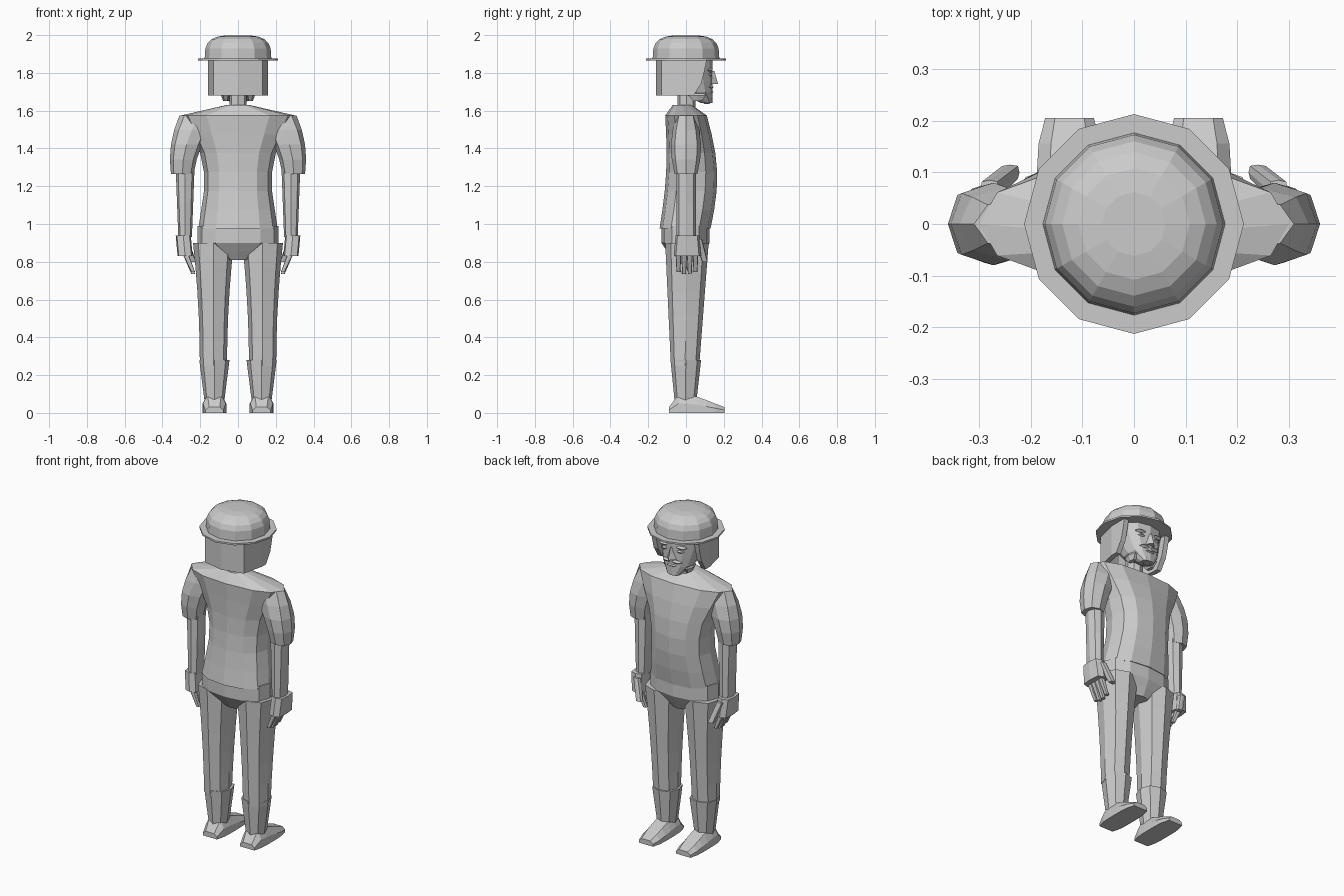
import bpy, bmesh
from math import sin, cos, pi, sqrt, radians, copysign
from mathutils import Vector

cube = bpy.data.objects.get("Cube")
if cube:
    bpy.data.objects.remove(cube)

shade = (.6, .6, .6, 1)
grey = bpy.data.materials.new("plain_grey")
grey.use_nodes = True
grey.diffuse_color = shade
grey.node_tree.nodes["Principled BSDF"].inputs["Base Color"].default_value = shade


def skin(name, rings, closed=True):
    """Join a stack of point rings into a flat shaded mesh."""
    bm = bmesh.new()
    rows = [[bm.verts.new(point) for point in ring] for ring in rings]
    count = len(rows[0])
    for lower, upper in zip(rows, rows[1:]):
        for i in range(count if closed else count - 1):
            j = (i + 1) % count
            bm.faces.new((lower[i], lower[j], upper[j], upper[i]))
    if closed:
        bm.faces.new(rows[0])
        bm.faces.new(rows[-1])
    bmesh.ops.recalc_face_normals(bm, faces=bm.faces)
    mesh = bpy.data.meshes.new(name)
    bm.to_mesh(mesh)
    bm.free()
    mesh.materials.append(grey)
    obj = bpy.data.objects.new(name, mesh)
    bpy.context.collection.objects.link(obj)
    return obj


def bend(value, power):
    return copysign(abs(value) ** power, value)


def oval(z, x, width, back, front, sides, power):
    """One level cross-section; a power under one makes it boxier."""
    middle, depth = (front + back) / 2, (front - back) / 2
    angles = [2 * pi * i / sides for i in range(sides)]
    return [Vector((x + width * bend(cos(a), power), middle + depth * bend(sin(a), power), z))
            for a in angles]


def sweep(name, low, high, shape, steps=1, sides=8, power=.85, side=1):
    """Loft upward; shape(t) gives centre x, half width, back y and front y."""
    rings = []
    for i in range(steps + 1):
        t = i / steps
        x, width, back, front = shape(t)
        rings.append(oval(low + (high - low) * t, side * x, width, back, front, sides, power))
    return skin(name, rings)


def gem(name, x, y, z, width, depth, height, side=1):
    """Small faceted lump for the features of the face."""
    def shape(t):
        swell = sin(pi * (1 + 4 * t) / 6)
        return x, width * swell, y - depth * swell, y + depth * swell
    return sweep(name, z - height, z + height, shape, steps=2, sides=6, side=side)


# Hat: flat brim and domed crown
brim_radius, crown_radius, brim_height = .213, .177, 1.87
sweep("hat_brim", brim_height - .005, brim_height + .005,
      lambda t: (0, brim_radius, -brim_radius, brim_radius), sides=12, power=1)


def dome_ring(angle):
    radius = crown_radius * cos(angle) ** .6
    height = brim_height + (2 - brim_height) * sin(angle) ** .6
    return oval(height, 0, radius, -radius, radius, sides=12, power=1)


skin("hat_crown", [dome_ring(radians(16 * i)) for i in range(6)])

# Hair: a thick shell around the back, open at the face
hair_bottom, hair_radius = 1.68, .16


def hair_ring(t):
    ring = oval(hair_bottom + (brim_height - hair_bottom) * t, 0, hair_radius,
                -hair_radius, hair_radius, sides=8, power=.6)
    strip = ring[4:] + ring[:1]
    sides = [strip[0].copy(), strip[-1].copy()]
    for point in sides:
        point.y = .04 + .07 * sqrt(t)
    return sides[:1] + strip + sides[1:]


hair = skin("hair", [hair_ring(i / 3) for i in range(4)], closed=False)
shell = hair.modifiers.new("thickness", 'SOLIDIFY')
shell.thickness = .03
shell.offset = -1

# Head and neck
sweep("head", 1.64, brim_height,
      lambda t: (0, .04 + .1 * sqrt(t), .08 - .22 * sqrt(t), .14), steps=4, sides=12)
sweep("neck", 1.58, 1.72, lambda t: (0, .045, -.045, .05))

# Face
sweep("nose", 1.74, 1.81,
      lambda t: (0, .03 - .02 * t, .1, .17 - .02 * t), steps=2, sides=4, power=1)
gem("mouth", 0, .12, 1.7, width=.04, depth=.03, height=.01)
gem("chin", 0, .11, 1.655, width=.045, depth=.03, height=.02)

# Shirt: hem flare, waist, chest and wide shoulders
hem, shoulder = .975, 1.575


def shirt_shape(t):
    flare = max(0, 1 - 3 * t)
    spread = max(0, t - .6) / .4
    width = .18 + .03 * flare + .12 * spread
    back = -.14 + .03 * t + .02 * sin(pi * t)
    front = .13 - .02 * t + .045 * sin(pi * t)
    return 0, width, back, front


sweep("shirt", hem, shoulder, shirt_shape, steps=6, sides=12)
sweep("shirt_shoulders", shoulder, 1.63,
      lambda t: (0, .3 - .24 * t, -.11 + .04 * t, .11 - .08 * t), sides=12)

# Trouser seat, narrowing to the crotch


def seat_shape(t):
    fill = min(1, 2 * t)
    return 0, .06 + .155 * fill, -.07 - .06 * fill, .08 + .045 * fill


sweep("trouser_seat", .81, .99, seat_shape, steps=4, sides=12)


# Parts that come in pairs
def sleeve_shape(t):
    depth = .06 + .025 * sin(pi * t) - .01 * t
    return .295 - .09 * t * t, .06 + .045 * t, -depth, depth


def leg_shape(t):
    return .13, .072 + .036 * t * t, -.08 - .03 * t, .07 + .05 * t


def finger_shape(y):
    def shape(t):
        size = .01 + .005 * t
        return .237 + .04 * t, size, y - size, y + size
    return shape


def shoe_ring(t, side):
    """Cross-section from heel to toe, with a low instep and flat sole."""
    y = -.09 + .295 * t
    width = .063 * (1 - .25 * (2 * t - 1) ** 4)
    top = .03 + .07 * sin(pi * sqrt(t))
    outline = ((-1, 0), (1, 0), (1, top / 2), (.6, top), (-.6, top), (-1, top / 2))
    return [Vector((side * .125 + across * width, y, z)) for across, z in outline]


for side, tag in ((1, "_left"), (-1, "_right")):
    # Face features
    gem("brow" + tag, .055, .12, 1.815, width=.035, depth=.025, height=.01, side=side)
    gem("eye" + tag, .05, .12, 1.79, width=.025, depth=.02, height=.01, side=side)
    gem("moustache" + tag, .03, .125, 1.725, width=.035, depth=.025, height=.01, side=side)
    gem("jaw" + tag, .065, .06, 1.68, width=.025, depth=.05, height=.03, side=side)

    # Arm and hand
    sweep("sleeve" + tag, 1.265, shoulder, sleeve_shape, steps=4, side=side)
    sweep("arm" + tag, .93, 1.3, lambda t: (.28, .036 + .014 * t, -.05, .053), steps=2, side=side)
    sweep("palm" + tag, .83, .94, lambda t: (.28 + .01 * t, .04, -.065 + .01 * t, .08 - .01 * t),
          power=.5, side=side)
    for i in range(4):
        drop = .01 * abs(i - 1.5)
        sweep("finger" + tag + "_" + str(i), .73 + drop, .84, finger_shape(.03 * i - .04),
              steps=2, power=.5, side=side)
    sweep("thumb" + tag, .8, .92, lambda t: (.24 + .04 * t, .018, .085 - .04 * t, .115 - .03 * t),
          steps=2, power=.5, side=side)

    # Leg, boot shaft and shoe
    sweep("trouser_leg" + tag, .25, .9, leg_shape, steps=5, side=side)
    sweep("boot_shaft" + tag, .06, .28,
          lambda t: (.125, .052 + .028 * t, -.06 - .022 * t, .055 + .025 * t), steps=2, side=side)
    skin("shoe" + tag, [shoe_ring(i / 6, side) for i in range(7)])
